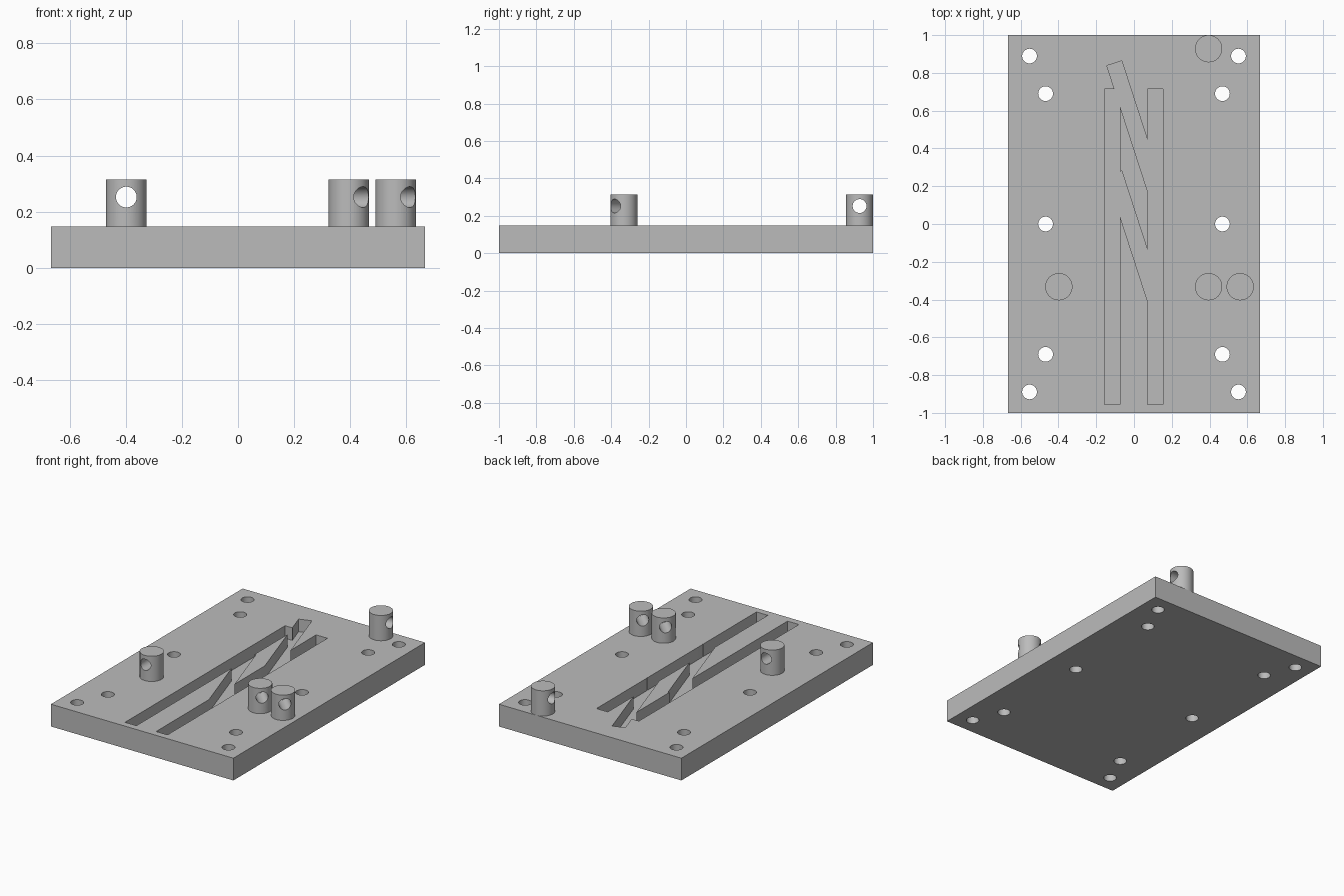
import bpy, math
from mathutils import Vector

cube = bpy.data.objects.get("Cube")
if cube:
    bpy.data.objects.remove(cube, do_unlink=True)

PLATE_TOP = 0.147
POST_TOP = 0.314
GROOVE_DEPTH = 0.083
GROOVE_WIDTH = 0.083

grey = bpy.data.materials.new("plain_grey")
grey.use_nodes = True
colour = (0.5, 0.5, 0.5, 1)
grey.diffuse_color = colour
grey.node_tree.nodes["Principled BSDF"].inputs["Base Color"].default_value = colour


def box(name, size, centre, turn=0):
    bpy.ops.mesh.primitive_cube_add(size=1, location=centre)
    ob = bpy.context.object
    ob.name = name
    ob.scale = size
    bpy.ops.object.transform_apply(location=False, rotation=False, scale=True)
    ob.rotation_euler.z = turn
    ob.data.materials.append(grey)
    return ob


def cylinder(name, radius, depth, centre, rotation=(0, 0, 0)):
    bpy.ops.mesh.primitive_cylinder_add(vertices=48, radius=radius, depth=depth,
                                        location=centre, rotation=rotation)
    ob = bpy.context.object
    ob.name = name
    ob.data.materials.append(grey)
    return ob


def cut(target, cutter):
    mod = target.modifiers.new("cut", "BOOLEAN")
    mod.operation = "DIFFERENCE"
    mod.solver = "EXACT"
    mod.object = cutter
    bpy.context.view_layer.objects.active = target
    bpy.ops.object.modifier_apply(modifier=mod.name)
    bpy.data.objects.remove(cutter, do_unlink=True)


def smooth(ob):
    bpy.ops.object.select_all(action="DESELECT")
    ob.select_set(True)
    bpy.context.view_layer.objects.active = ob
    bpy.ops.object.shade_smooth_by_angle(angle=math.radians(30))


# Base plate
plate = box("base_plate", (1.333, 2, PLATE_TOP), (0, 0, PLATE_TOP / 2))

# Mounting holes, mirrored left and right
for x, y in ((0.553, 0.889), (0.468, 0.69), (0.468, 0), (0.468, -0.69), (0.553, -0.889)):
    for side in (-1, 1):
        cut(plate, cylinder("hole_cutter", 0.039, 0.5, (side * x, y, PLATE_TOP / 2)))

# Two straight grooves; cutters reach well above the surface
cutter_height = GROOVE_DEPTH + 0.1
cutter_z = PLATE_TOP - GROOVE_DEPTH + cutter_height / 2
for x in (-0.115, 0.112):
    cut(plate, box("groove_cutter", (GROOVE_WIDTH, 1.67, cutter_height), (x, -0.12, cutter_z)))

# Two slanted grooves crossing between them
for y in (0.51, -0.073):
    cut(plate, box("slant_cutter", (GROOVE_WIDTH, 0.717, cutter_height),
                   (0.0065, y, cutter_z), math.radians(18)))
smooth(plate)

# Posts, each with a cross hole turned from the front towards +x
posts = {
    "right_post": (-0.398, -0.332, 0),
    "inner_left_post": (0.395, -0.332, 45),
    "outer_left_post": (0.562, -0.332, 45),
    "back_post": (0.395, 0.928, 90),
}
for name, (x, y, turn) in posts.items():
    post = cylinder(name, 0.072, POST_TOP - PLATE_TOP, (x, y, (POST_TOP + PLATE_TOP) / 2))
    cut(post, cylinder("cross_cutter", 0.037, 0.4, (x, y, 0.252),
                       (math.radians(90), 0, math.radians(turn))))
    smooth(post)
